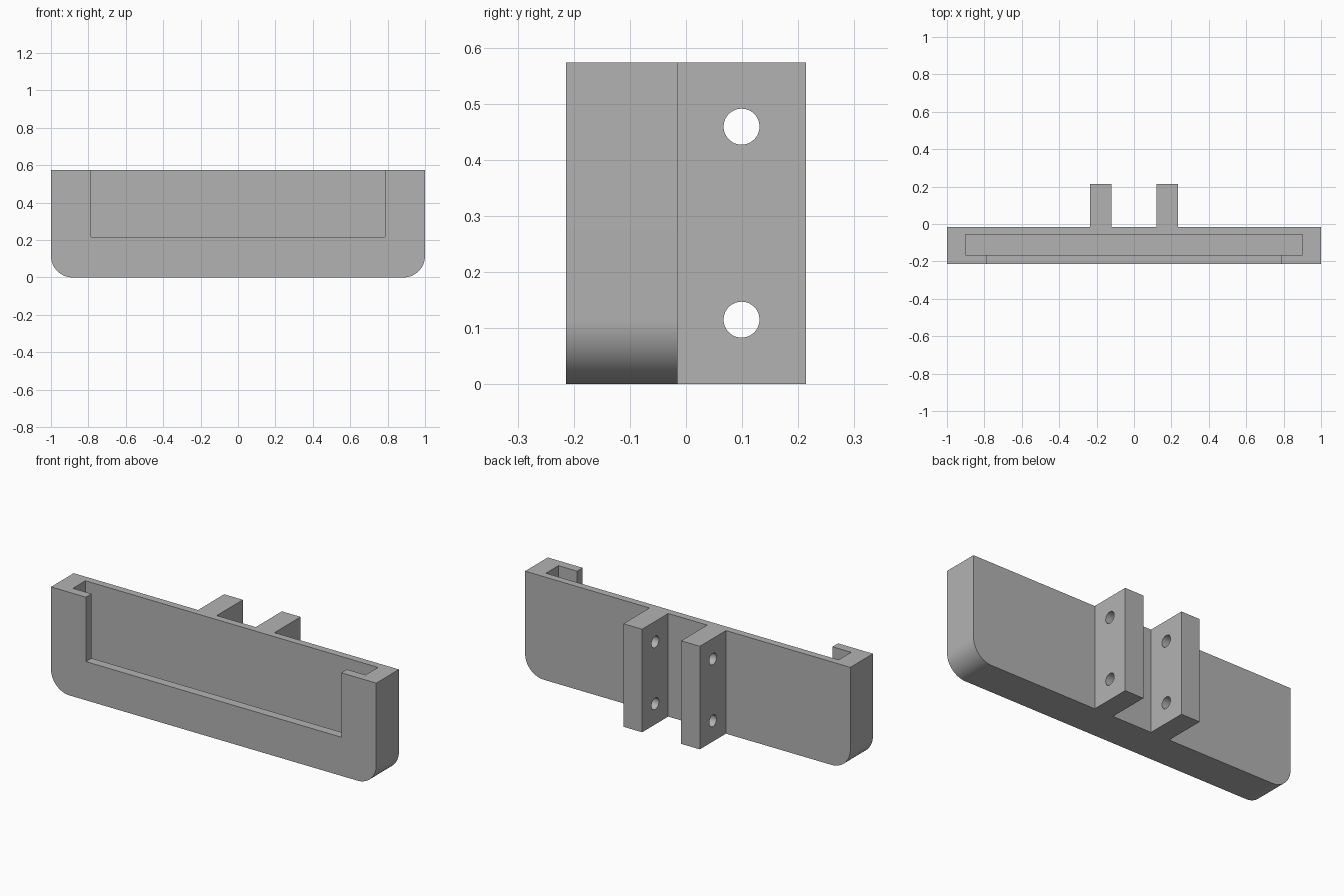
import bpy, bmesh, math
from mathutils import Matrix, Vector

if "Cube" in bpy.data.objects:
    bpy.data.objects.remove(bpy.data.objects["Cube"], do_unlink=True)

HEIGHT, FRONT, BACK, REAR = 0.573, -0.214, -0.015, 0.214
CORNER, OVER = 0.115, 0.2

grey = bpy.data.materials.new("plain grey")
grey.use_nodes = True
colour = (0.45, 0.45, 0.45, 1)
grey.diffuse_color = colour
grey.node_tree.nodes["Principled BSDF"].inputs["Base Color"].default_value = colour


def finish(name, bm):
    bmesh.ops.recalc_face_normals(bm, faces=bm.faces)
    mesh = bpy.data.meshes.new(name)
    bm.to_mesh(mesh)
    bm.free()
    mesh.materials.append(grey)
    obj = bpy.data.objects.new(name, mesh)
    bpy.context.scene.collection.objects.link(obj)
    return obj


def box(name, lo, hi):
    lo, hi = Vector(lo), Vector(hi)
    bm = bmesh.new()
    bmesh.ops.create_cube(bm, size=1, matrix=Matrix.Translation((lo + hi) / 2)
                          @ Matrix.Diagonal((*(hi - lo), 1)))
    return finish(name, bm)


def combine(target, tool, operation):
    bpy.context.view_layer.objects.active = target
    mod = target.modifiers.new(operation.lower(), 'BOOLEAN')
    mod.operation, mod.solver, mod.object = operation, 'EXACT', tool
    bpy.ops.object.modifier_apply(modifier=mod.name)
    bpy.data.objects.remove(tool, do_unlink=True)


# Tray outline with rounded lower corners, extruded from front to back
outline = [(-1, HEIGHT)]
for side, start in ((-1, 180), (1, 270)):
    for i in range(17):
        a = math.radians(start + 90 * i / 16)
        outline.append((side * (1 - CORNER) + CORNER * math.cos(a),
                        CORNER + CORNER * math.sin(a)))
outline.append((1, HEIGHT))
bm = bmesh.new()
face = bm.faces.new([bm.verts.new((x, FRONT, z)) for x, z in outline])
extruded = bmesh.ops.extrude_face_region(bm, geom=[face])["geom"]
bmesh.ops.translate(bm, vec=(0, BACK - FRONT, 0),
                    verts=[v for v in extruded if isinstance(v, bmesh.types.BMVert)])
tray = finish("tray_with_brackets", bm)

# Open-topped pocket and the front window
combine(tray, box("pocket", (-0.9, -0.165, 0.1), (0.9, -0.055, HEIGHT + OVER)), 'DIFFERENCE')
combine(tray, box("window", (-0.785, FRONT - OVER, 0.215),
                  (0.785, -0.11, HEIGHT + OVER)), 'DIFFERENCE')

# Pair of rear mounting brackets
for x in (-0.235, 0.12):
    combine(tray, box("bracket", (x, BACK - 0.02, 0), (x + 0.115, REAR, HEIGHT)), 'UNION')

# Bolt holes through both brackets
for z in (0.115, 0.459):
    bm = bmesh.new()
    bmesh.ops.create_cone(bm, cap_ends=True, segments=48, radius1=0.032, radius2=0.032, depth=1,
                          matrix=Matrix.Translation((0, 0.099, z))
                          @ Matrix.Rotation(math.pi / 2, 4, 'Y'))
    combine(tray, finish("bolt_hole", bm), 'DIFFERENCE')

bpy.ops.object.select_all(action='DESELECT')
tray.select_set(True)
bpy.context.view_layer.objects.active = tray
bpy.ops.object.shade_smooth_by_angle(angle=math.radians(30))
